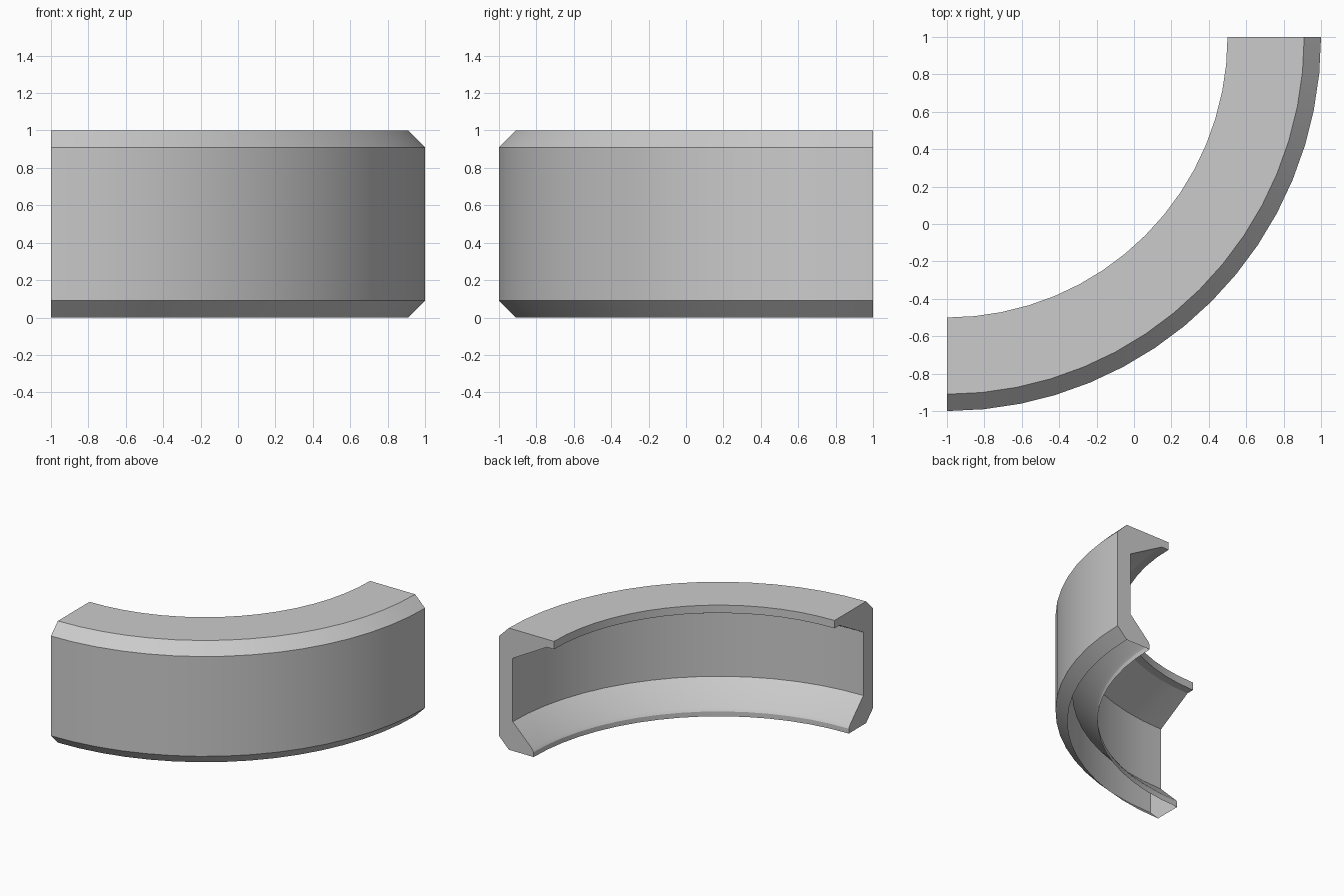
import bpy, bmesh, math

cube = bpy.data.objects.get("Cube")
if cube:
    bpy.data.objects.remove(cube, do_unlink=True)

SEGMENTS = 16
CENTRE = (-1.0, 1.0)

# Cross-section as (radius, height), starting at the bottom outer edge
profile = [
    (1.91, 0.0), (2.0, 0.09), (2.0, 0.91), (1.91, 1.0),    # chamfered outer wall
    (1.5, 1.0), (1.5, 0.935), (1.565, 0.935),              # upper lip
    (1.875, 0.76), (1.875, 0.24),                          # inner wall
    (1.70, 0.065), (1.685, 0.04), (1.685, 0.0),            # lower rounded lip
]

# Grey material
grey = bpy.data.materials.new("plain grey")
grey.use_nodes = True
colour = (0.6, 0.6, 0.6, 1.0)
grey.diffuse_color = colour
grey.node_tree.nodes["Principled BSDF"].inputs["Base Color"].default_value = colour

# Sweep the section through a quarter turn
bm = bmesh.new()
rings = []
for i in range(SEGMENTS + 1):
    a = -math.pi / 2 * i / SEGMENTS
    rings.append([bm.verts.new((CENTRE[0] + r * math.cos(a),
                                CENTRE[1] + r * math.sin(a), z))
                  for r, z in profile])

count = len(profile)
underside = []
for ring, following in zip(rings, rings[1:]):
    for j in range(count):
        k = (j + 1) % count
        face = bm.faces.new((ring[j], ring[k], following[k], following[j]))
        if k == 0:
            underside.append(face)

# End caps
bm.faces.new(rings[0])
bm.faces.new(rings[-1])
bmesh.ops.recalc_face_normals(bm, faces=bm.faces[:])

# The hollow shell is open underneath
bmesh.ops.delete(bm, geom=underside, context='FACES_ONLY')

mesh = bpy.data.meshes.new("quarter_ring_channel")
bm.to_mesh(mesh)
bm.free()
mesh.materials.append(grey)
channel = bpy.data.objects.new("quarter_ring_channel", mesh)
bpy.context.collection.objects.link(channel)

# Smooth around the curve, crisp along the section corners
bpy.ops.object.select_all(action='DESELECT')
channel.select_set(True)
bpy.context.view_layer.objects.active = channel
bpy.ops.object.shade_smooth_by_angle(angle=math.radians(29))
